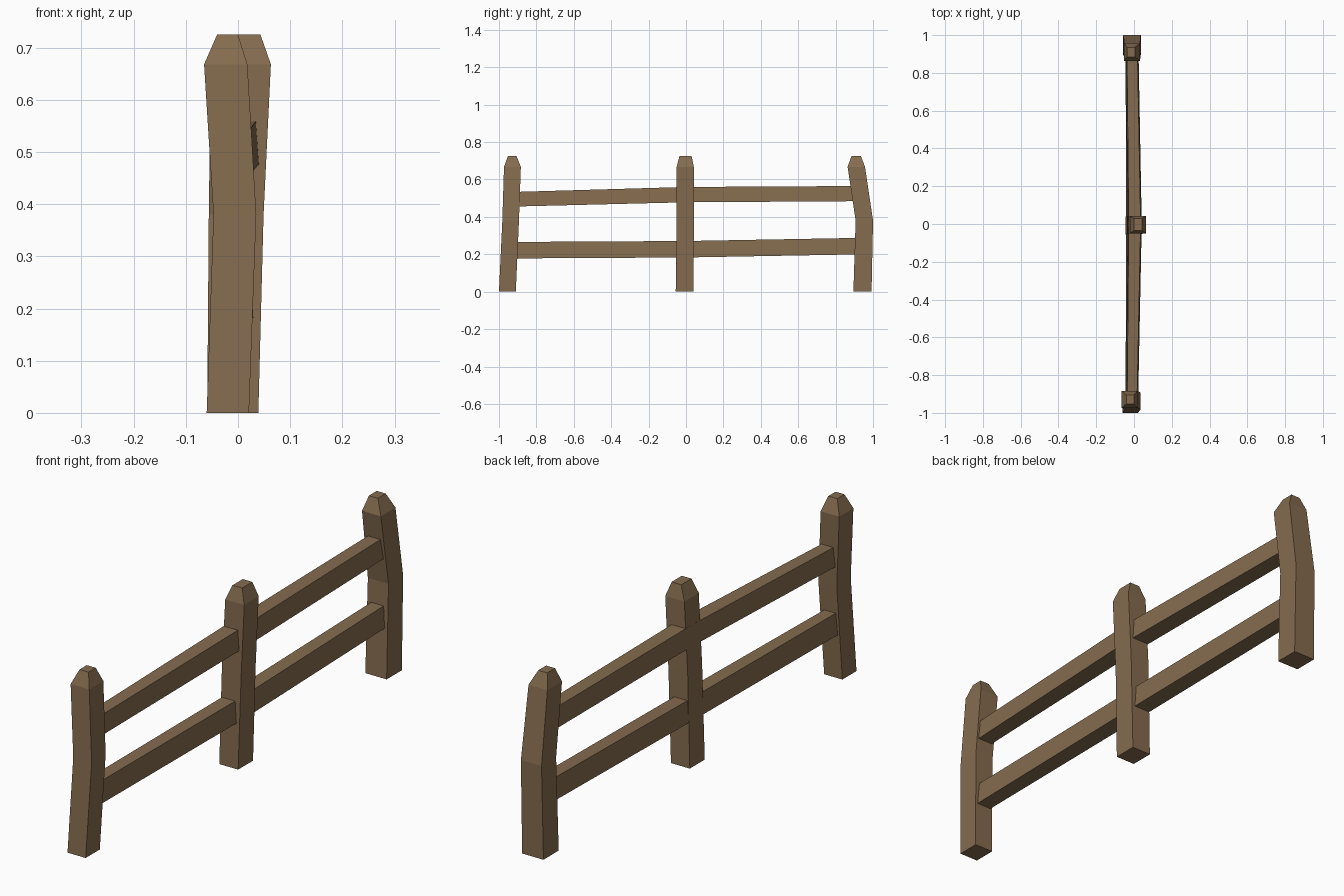
import bpy
import bmesh

if "Cube" in bpy.data.objects:
    bpy.data.objects.remove(bpy.data.objects["Cube"])


def wood(name, color):
    mat = bpy.data.materials.new(name)
    mat.diffuse_color = color
    mat.use_nodes = True
    mat.node_tree.nodes["Principled BSDF"].inputs["Base Color"].default_value = mat.diffuse_color
    return mat


WOOD = wood("wood", (0.235, 0.150, 0.078, 1))


def loft(name, rings):
    """Skin a chain of four-point rings and close both ends."""
    bm = bmesh.new()
    loops = [[bm.verts.new(p) for p in ring] for ring in rings]
    for a, b in zip(loops, loops[1:]):
        for i in range(4):
            j = (i + 1) % 4
            bm.faces.new((a[i], a[j], b[j], b[i]))
    bm.faces.new(loops[0])
    bm.faces.new(loops[-1])
    bmesh.ops.recalc_face_normals(bm, faces=bm.faces)
    mesh = bpy.data.meshes.new(name)
    bm.to_mesh(mesh)
    bm.free()
    mesh.materials.append(WOOD)
    obj = bpy.data.objects.new(name, mesh)
    bpy.context.collection.objects.link(obj)
    return obj


def post(name, sections):
    """Each section is x0, x1, y0, y1 at the base, bend, shoulder and cap."""
    heights = (0, 0.38, 0.668, 0.725)
    loft(name, [[(x0, y0, z), (x1, y0, z), (x1, y1, z), (x0, y1, z)]
                for z, (x0, x1, y0, y1) in zip(heights, sections)])


def rail(name, sections):
    """Each section is y, x0, x1, z0, z1; the top is narrower than the bottom."""
    t = 0.006
    loft(name, [[(x0, y, z0), (x1, y, z0), (x1 - t, y, z1), (x0 + t, y, z1)]
                for y, x0, x1, z0, z1 in sections])


# Crooked posts with chamfered caps
post("front_post", [(-0.06, 0.021, -1.0, -0.91), (-0.047, 0.035, -0.982, -0.893),
                    (-0.065, 0.018, -0.973, -0.883), (-0.04, 0.0, -0.952, -0.906)])
post("middle_post", [(-0.045, 0.039, -0.055, 0.04), (-0.037, 0.049, -0.05, 0.042),
                     (-0.022, 0.063, -0.05, 0.042), (0.0, 0.043, -0.035, 0.03)])
post("back_post", [(-0.059, 0.036, 0.895, 0.992), (-0.056, 0.036, 0.907, 1.0),
                   (-0.052, 0.032, 0.864, 0.957), (-0.036, 0.004, 0.885, 0.935)])

# Long rails that bend slightly at the middle post
rail("upper_rail", [(-0.93, -0.042, 0.022, 0.455, 0.533),
                    (0, -0.034, 0.041, 0.478, 0.560),
                    (0.91, -0.043, 0.024, 0.484, 0.565)])
rail("lower_rail", [(-0.93, -0.045, 0.018, 0.178, 0.266),
                    (0, -0.041, 0.030, 0.183, 0.271),
                    (0.94, -0.045, 0.022, 0.200, 0.288)])
